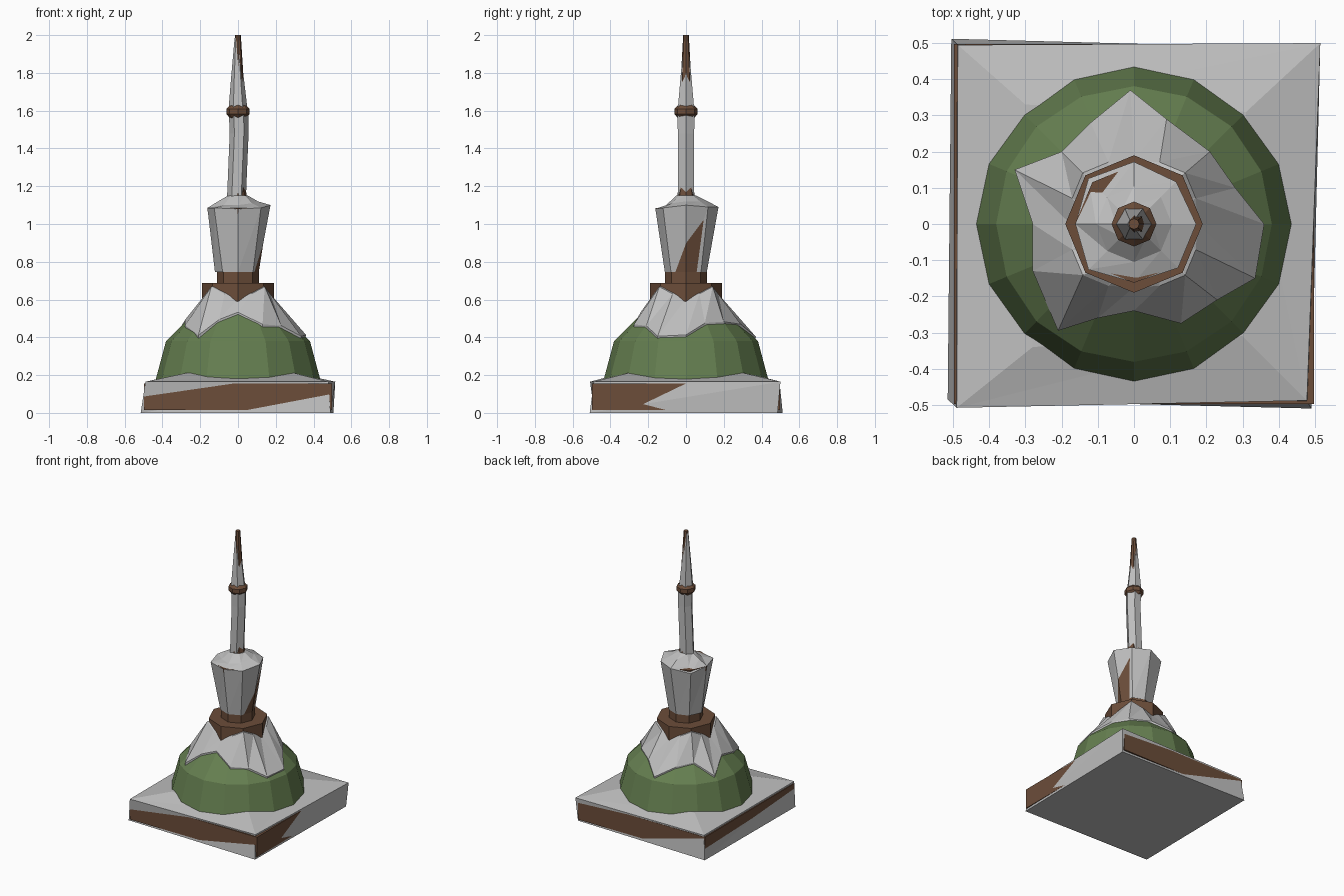
import bpy, math

if "Cube" in bpy.data.objects:
    bpy.data.objects.remove(bpy.data.objects["Cube"])


def material(name, rgb):
    m = bpy.data.materials.new(name)
    m.diffuse_color = (*rgb, 1)
    m.use_nodes = True
    m.node_tree.nodes["Principled BSDF"].inputs["Base Color"].default_value = m.diffuse_color
    return m


GREY = material("pale stone", (0.52, 0.52, 0.52))
BROWN = material("brown core", (0.15, 0.075, 0.042))
GREEN = material("moss green", (0.13, 0.21, 0.08))


def loft(name, rings, mat):
    """Closed flat-faced skin through rings of equal point count."""
    n = len(rings[0])
    verts = [p for r in rings for p in r]
    faces = [tuple(reversed(range(n))), tuple(range(len(verts) - n, len(verts)))]
    for k in range(len(rings) - 1):
        for i in range(n):
            j = (i + 1) % n
            a, b = k * n, k * n + n
            # split quads into triangles so uneven stone stays faceted
            faces += [(a + i, a + j, b + j), (a + i, b + j, b + i)]
    me = bpy.data.meshes.new(name)
    me.from_pydata(verts, [], faces)
    me.materials.append(mat)
    ob = bpy.data.objects.new(name, me)
    bpy.context.collection.objects.link(ob)
    return ob


def ring(z, radii, dx=0, dy=0, n=8):
    """Ring of points; z and radii may be single values or one per side."""
    radii = radii if isinstance(radii, (list, tuple)) else [radii] * n
    n = len(radii)
    zs = z if isinstance(z, (list, tuple)) else [z] * n
    return [(r * math.cos(math.tau * i / n) + dx,
             r * math.sin(math.tau * i / n) + dy, zs[i]) for i, r in enumerate(radii)]


# square plinth core
loft("plinth_core", [[(x * .497, y * .497, z) for x, y in
     ((-1, -1), (1, -1), (1, 1), (-1, 1))] for z in (.015, .155)], BROWN)

# twisted stone casing around the plinth
low = [(-.515, -.485), (.49, -.51), (.505, .485), (-.505, .512)]
high = [(-.49, -.508), (.478, -.488), (.515, .50), (-.487, .495)]
inner = [(-.28, -.34), (.30, -.31), (.31, .31), (-.30, .33)]
loft("plinth_casing", [[(x, y, 0) for x, y in low],
     [(x, y, .165) for x, y in high],
     [(x, y, .21) for x, y in inner]], GREY)

# mossy dome
loft("dome", [ring(.16 + .44 * math.sin(math.radians(a)),
     .44 * math.cos(math.radians(a)), n=16) for a in (0, 30, 60, 80)], GREEN)

# ragged stone skirt: (x, y) of its hem, sitting just inside the dome
hem = [(.36, 0), (.28, .10), (.21, .20), (.09, .29), (-.01, .37), (-.12, .28),
       (-.2, .2), (-.33, .15), (-.28, 0), (-.28, -.13), (-.21, -.295),
       (-.10, -.26), (0, -.24), (.13, -.275), (.23, -.21), (.335, -.15)]


def dome_height(r):
    return .38 - (r - .381) if r < .381 else .38 - 3.7 * (r - .381)


hem_ring = [(x, y, dome_height(math.hypot(x, y)) + .012) for x, y in hem]
peak_r = [.175, .185, .20, .185] * 4
peak_z = [.605, .63, .668, .63] * 4
loft("skirt", [[(x * .97, y * .97, .34) for x, y in hem], hem_ring,
     ring(peak_z, peak_r), ring(.67, .10, n=16)], GREY)

# octagonal collar and tapered core of the bell
loft("collar", [ring(.57, .19), ring(.688, .19)], BROWN)
loft("bell_core", [ring(.68, .11), ring(.745, .11), ring(1.085, .163)], BROWN)

# uneven stone bell
loft("bell", [ring(.745, [.105, .112, .11, .118, .122, .115, .112, .112]),
     ring([1.10, 1.09, 1.09, 1.07, 1.085, 1.085, 1.08, 1.085],
          [.172, .165, .172, .178, .162, .178, .162, .172]),
     ring([1.12, 1.12, 1.125, 1.09, 1.12, 1.10, 1.10, 1.11], .105),
     ring(1.152, .05)], GREY)

# slender shaft with a flared brown foot
loft("shaft_core", [ring(1.12, .05), ring(1.15, .046), ring(1.22, .036),
                    ring(1.57, .036)], BROWN)
loft("shaft", [ring(1.14, .05, -.008, n=6), ring(1.48, .05, .006, n=6),
               ring(1.58, .052, .004, n=6)], GREY)

# knop between shaft and spire
loft("knop", [ring(1.558, .04), ring(1.582, .062), ring(1.61, .062),
              ring(1.632, .04)], BROWN)

# spire and its brown tip
loft("spire", [ring(1.61, .05, n=6), ring(1.78, .033, -.003, n=6),
               ring(1.985, .013, -.005, n=6)], GREY)
loft("spire_core", [ring(1.60, .036), ring(1.78, .027, .002), ring(2.0, .015)], BROWN)
